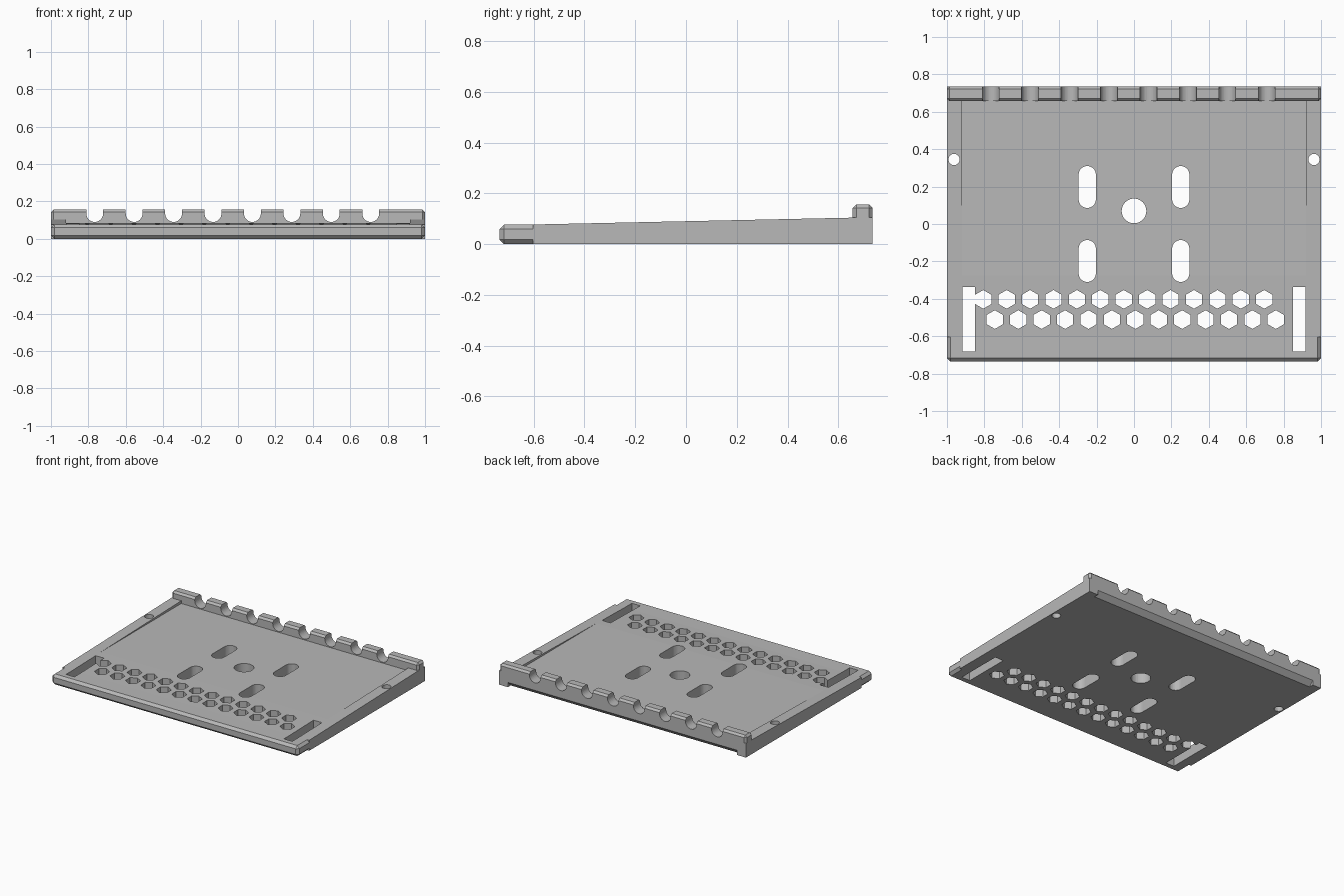
import bpy, bmesh, math

cube = bpy.data.objects.get("Cube")
if cube:
    bpy.data.objects.remove(cube, do_unlink=True)

grey = bpy.data.materials.new("plain grey")
grey.use_nodes = True
COLOUR = (0.48, 0.48, 0.48, 1)
grey.diffuse_color = COLOUR
grey.node_tree.nodes["Principled BSDF"].inputs["Base Color"].default_value = COLOUR

FLOOR, LIP, RAIL, RIM = 0.084, 0.077, 0.104, 0.156
FRONT, BACK = -0.735, 0.735
LIP_END, RIM_FRONT = -0.603, 0.657


def new_object(name, bm):
    bmesh.ops.recalc_face_normals(bm, faces=bm.faces)
    mesh = bpy.data.meshes.new(name)
    bm.to_mesh(mesh)
    bm.free()
    obj = bpy.data.objects.new(name, mesh)
    bpy.context.scene.collection.objects.link(obj)
    mesh.materials.append(grey)
    return obj


def add_prism(bm, outline, offset):
    """Extrude a closed outline of 3D points by an offset."""
    face = bm.faces.new([bm.verts.new(p) for p in outline])
    moved = bmesh.ops.extrude_face_region(bm, geom=[face])["geom"]
    verts = [v for v in moved if isinstance(v, bmesh.types.BMVert)]
    bmesh.ops.translate(bm, verts=verts, vec=offset)


def add_box(bm, x0, x1, y0, y1, z0, z1):
    add_prism(bm, [(x0, y0, z0), (x1, y0, z0), (x1, y1, z0), (x0, y1, z0)], (0, 0, z1 - z0))


def bevelled_bar(name, y0, y1, z0, z1, width):
    bm = bmesh.new()
    add_box(bm, -1, 1, y0, y1, z0, z1)
    bmesh.ops.bevel(bm, geom=bm.edges[:], offset=width, segments=1,
                    affect='EDGES', profile=0.5)
    return new_object(name, bm)


def stadium(cx, cy, r, half=0.0, sides=32):
    """Circle stretched along its second axis by half on each side."""
    pts = []
    for end, start in ((half, 0), (-half, math.pi)):
        for i in range(sides // 2 + (half > 0)):
            a = start + math.tau * i / sides
            pts.append((cx + r * math.cos(a), cy + end + r * math.sin(a)))
    return pts


def combine(target, other, operation):
    mod = target.modifiers.new(other.name, 'BOOLEAN')
    mod.operation = operation
    mod.solver = 'EXACT'
    mod.object = other
    other.hide_render = True
    other.hide_set(True)


# Wedge body with sloping side rails
bm = bmesh.new()
side = [(LIP_END, 0), (BACK, 0), (BACK, RAIL), (RIM_FRONT, RAIL), (LIP_END, LIP)]
add_prism(bm, [(-1, y, z) for y, z in side], (2, 0, 0))
plate = new_object("tray_plate", bm)

# Sunken floor between the rails
bm = bmesh.new()
add_box(bm, -0.92, 0.92, -0.5, RIM_FRONT, FLOOR, 0.3)
combine(plate, new_object("floor_recess_cutter", bm), 'DIFFERENCE')

# Chamfered front lip and back rim
combine(plate, bevelled_bar("front_lip", FRONT, -0.55, 0, LIP, 0.018), 'UNION')
combine(plate, bevelled_bar("back_rim", RIM_FRONT, BACK, 0.03, RIM, 0.014), 'UNION')

# Round-bottomed notches across the rim
bm = bmesh.new()
for i in range(8):
    x = -0.766 + 0.2108 * i
    add_prism(bm, [(px, 0.6, pz) for px, pz in stadium(x, 0.185, 0.045, 0.05)], (0, 0.3, 0))
combine(plate, new_object("rim_notch_cutter", bm), 'DIFFERENCE')

# Sloped groove under the back edge
bm = bmesh.new()
groove = [(BACK - 0.035, -0.001), (BACK + 0.02, -0.001), (BACK + 0.02, 0.035), (BACK, 0.035)]
add_prism(bm, [(-0.93, y, z) for y, z in groove], (1.86, 0, 0))
combine(plate, new_object("back_groove_cutter", bm), 'DIFFERENCE')


def holes(name, outlines):
    bm = bmesh.new()
    for outline in outlines:
        add_prism(bm, [(x, y, -0.1) for x, y in outline], (0, 0, 0.4))
    combine(plate, new_object(name, bm), 'DIFFERENCE')


# Mounting holes: centre, long slots and rail holes
holes("mounting_hole_cutter",
      [stadium(0, 0.07, 0.066)]
      + [stadium(sx * 0.25, sy * 0.198, 0.046, 0.066) for sx in (-1, 1) for sy in (-1, 1)]
      + [stadium(s * 0.962, 0.345, 0.03) for s in (-1, 1)])

# Strap slots beside the vents
bm = bmesh.new()
for s in (-1, 1):
    add_box(bm, *sorted((s * 0.849, s * 0.917)), -0.682, -0.338, -0.1, 0.3)
combine(plate, new_object("strap_slot_cutter", bm), 'DIFFERENCE')

# Two staggered rows of hexagonal vents
vents = []
for x0, y0 in ((-0.806, -0.403), (-0.744, -0.511)):
    for i in range(13):
        vents.append([(x0 + 0.1252 * i + 0.05 * math.sin(math.tau * k / 6),
                       y0 + 0.05 * math.cos(math.tau * k / 6)) for k in range(6)])
holes("vent_cutter", vents)

# Bake the cuts, then drop the helper solids
bpy.context.view_layer.update()
graph = bpy.context.evaluated_depsgraph_get()
baked = bpy.data.meshes.new_from_object(plate.evaluated_get(graph))
helpers = [m.object for m in plate.modifiers]
plate.modifiers.clear()
plate.data = baked
for helper in helpers:
    bpy.data.objects.remove(helper, do_unlink=True)
baked.materials.clear()
baked.materials.append(grey)
for poly in baked.polygons:
    poly.material_index = 0
